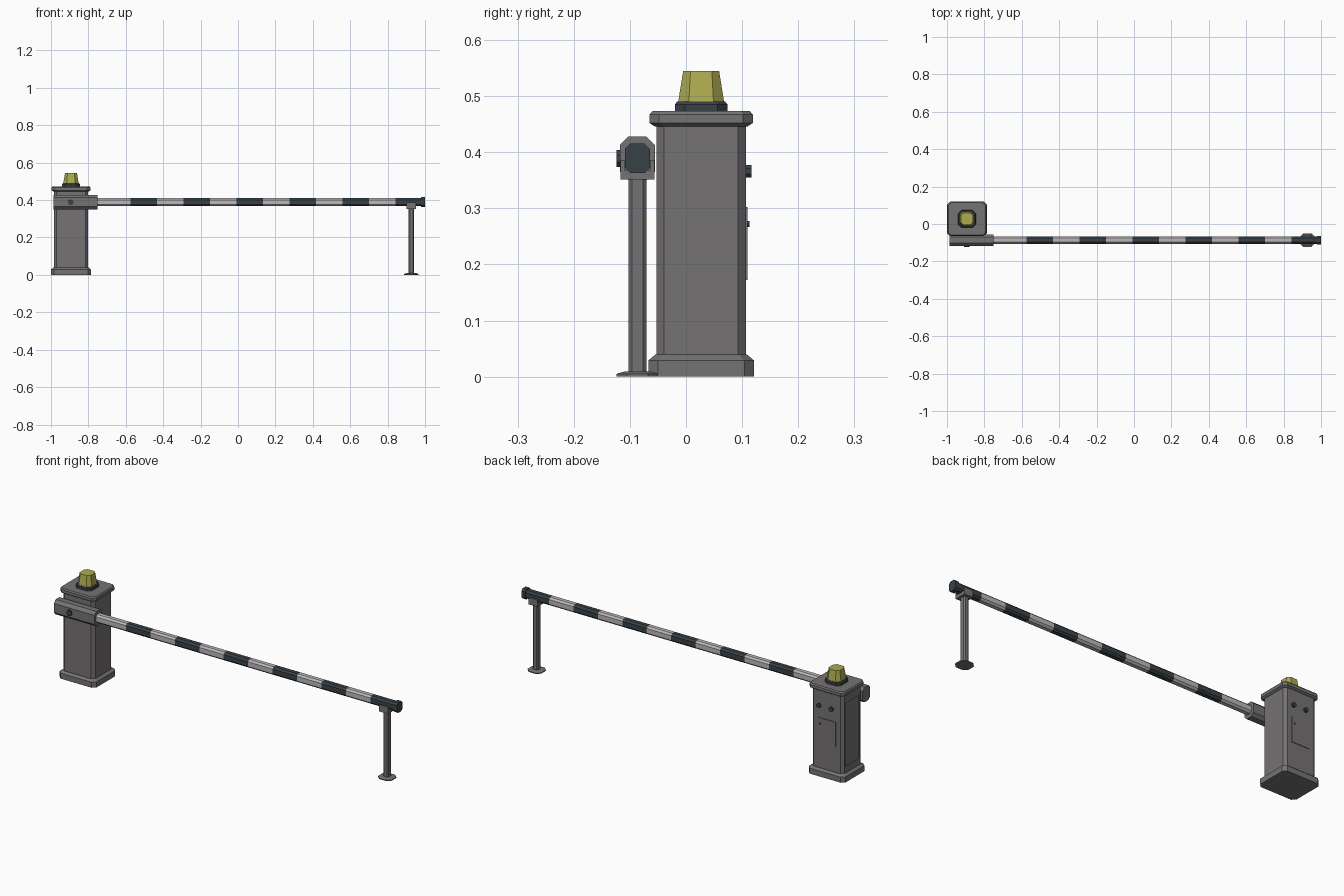
import bpy, bmesh, math
from mathutils import Vector

if "Cube" in bpy.data.objects:
    bpy.data.objects.remove(bpy.data.objects["Cube"])


def material(name, rgb):
    m = bpy.data.materials.new(name)
    m.diffuse_color = (*rgb, 1)
    m.use_nodes = True
    m.node_tree.nodes["Principled BSDF"].inputs["Base Color"].default_value = m.diffuse_color
    return m


GREY = material("warm grey paint", (0.18, 0.17, 0.174))
DARK = material("dark slate", (0.042, 0.054, 0.064))
WHITE = material("off white", (0.5, 0.48, 0.485))
YELLOW = material("amber yellow", (0.42, 0.4, 0.08))


def finish(bm, name, mats):
    bmesh.ops.recalc_face_normals(bm, faces=bm.faces[:])
    me = bpy.data.meshes.new(name)
    bm.to_mesh(me)
    bm.free()
    for m in mats:
        me.materials.append(m)
    ob = bpy.data.objects.new(name, me)
    bpy.context.collection.objects.link(ob)
    return ob


def loft(axis, c, rings):
    """Stack chamfered rectangles (position, half u, half v, chamfer) along an axis."""
    place = {'z': lambda u, v, h: (c[0] + u, c[1] + v, h),
             'x': lambda u, v, h: (h, c[0] + u, c[1] + v),
             'y': lambda u, v, h: (c[0] + u, h, c[1] + v)}[axis]
    bm = bmesh.new()
    loops = []
    for h, a, b, k in rings:
        pts = [(a, k - b), (a, b - k), (a - k, b), (k - a, b),
               (-a, b - k), (-a, k - b), (k - a, -b), (a - k, -b)]
        loops.append([bm.verts.new(place(u, v, h)) for u, v in pts])
    for lo, hi in zip(loops, loops[1:]):
        for i in range(8):
            j = (i + 1) % 8
            bm.faces.new((lo[i], lo[j], hi[j], hi[i]))
    bm.faces.new(loops[0])
    bm.faces.new(loops[-1])
    return bm


def part(name, mat, axis, c, rings):
    return finish(loft(axis, c, rings), name, [mat])


def box(name, mat, lo, hi):
    bm = bmesh.new()
    bmesh.ops.create_cube(bm, size=1)
    for v in bm.verts:
        v.co = Vector([(lo[i] + hi[i]) / 2 + v.co[i] * (hi[i] - lo[i]) for i in range(3)])
    return finish(bm, name, [mat])


def knob(name, x, z, r, y0, y1):
    k = r * (2 - math.sqrt(2))
    return part(name, DARK, 'y', (x, z), [(y0, r, r, k), (y1, r, r, k)])


# Cabinet: plinth, body and lid
CAB = (-0.893, 0.027)
part("cabinet_plinth", GREY, 'z', CAB,
     [(0, .107, .094, .017), (.029, .107, .094, .017), (.039, .094, .082, .015)])
bm = loft('z', CAB, [(z, .092, .080, .014) for z in (.03, .062, .412, .455)])
bmesh.ops.recalc_face_normals(bm, faces=bm.faces[:])
# recessed panel on the outer side
side = [f for f in bm.faces if f.normal.x < -.99 and .1 < f.calc_center_median().z < .4]
bmesh.ops.inset_region(bm, faces=side, thickness=.013, depth=0)
bmesh.ops.inset_region(bm, faces=side, thickness=.001, depth=-.005)
finish(bm, "cabinet_body", [GREY])
part("cabinet_lid", GREY, 'z', CAB,
     [(.446, .095, .083, .015), (.452, .104, .092, .017),
      (.467, .104, .092, .017), (.473, .099, .087, .016)])

# Warning beacon
part("beacon_base", DARK, 'z', CAB,
     [(.472, .047, .047, .018), (.485, .047, .047, .018), (.49, .043, .043, .016)])
part("beacon_lamp", YELLOW, 'z', CAB,
     [(.489, .041, .041, .019), (.545, .032, .032, .013)])

# Back of cabinet: service door, lock and two buttons
box("service_door", GREY, (-.945, .105, .172), (-.838, .110, .302))
knob("door_lock", -.855, .272, .005, .108, .113)
for i, x in enumerate((-.849, -.921)):
    knob(f"back_button_{i + 1}", x, .366, .011, .105, .117)

# Arm holder with pivot bolt
ARM = (-.0865, .389)
part("arm_holder", GREY, 'x', ARM,
     [(-.987, .031, .039, .015), (-.75, .031, .039, .015)])
knob("pivot_bolt", -.895, .389, .015, -.124, -.11)

# Striped boom, alternating colours along its length
edges = [-.76] + [-.576 + .1418 * i for i in range(11)] + [.985]
bm = loft('x', ARM, [(x, .0195, .0215, .009) for x in edges])
for f in bm.faces:
    x = f.calc_center_median().x
    f.material_index = 1 if math.floor((x + .576) / .1418) % 2 == 0 and x > -.576 else 0
finish(bm, "striped_boom", [WHITE, DARK])
part("boom_end_cap", DARK, 'x', ARM,
     [(.978, .0225, .0265, .01), (1.0, .0225, .0265, .01)])

# Support post with foot and cradle
POST = (.927, -.0865)
part("support_foot", GREY, 'z', POST,
     [(0, .039, .037, .018), (.005, .039, .037, .018), (.009, .025, .024, .011)])
part("support_post", GREY, 'z', POST,
     [(.006, .0145, .016, .006), (.355, .0145, .016, .006)])
box("cradle_plate", GREY, (.901, -.117, .351), (.953, -.056, .368))
for i, y in enumerate((-.117, -.063)):
    box(f"cradle_wall_{i + 1}", GREY, (.901, y, .36), (.953, y + .007, .386))
